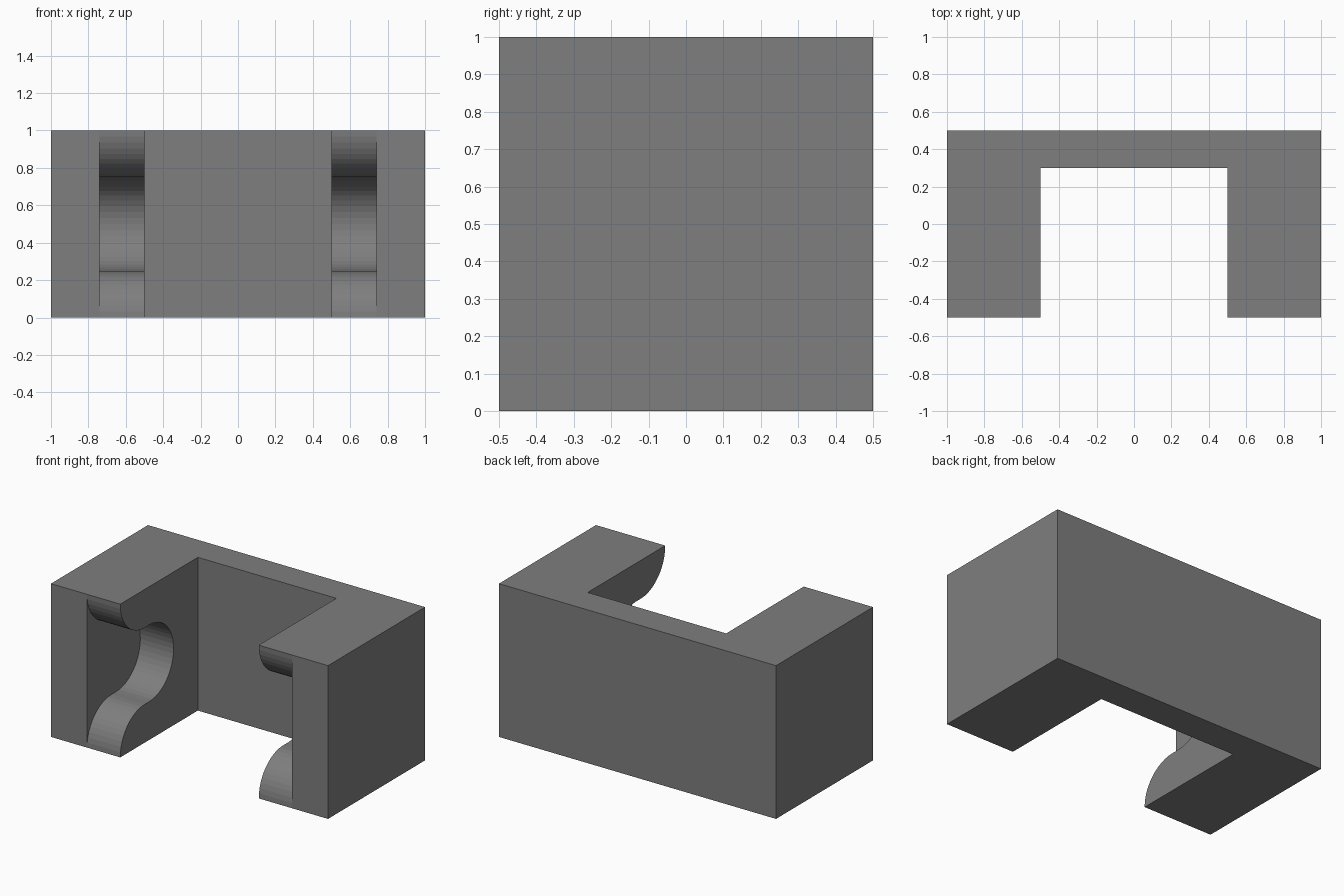
import bpy, bmesh, math

if "Cube" in bpy.data.objects:
    bpy.data.objects.remove(bpy.data.objects["Cube"])

grey = bpy.data.materials.new("plain grey")
grey.diffuse_color = (0.21, 0.21, 0.21, 1)
grey.use_nodes = True
grey.node_tree.nodes["Principled BSDF"].inputs["Base Color"].default_value = grey.diffuse_color


def prism(name, points, offset):
    """Extrude a closed outline of 3D points along an offset."""
    bm = bmesh.new()
    face = bm.faces.new([bm.verts.new(p) for p in points])
    ext = bmesh.ops.extrude_face_region(bm, geom=[face], use_keep_orig=True)
    verts = [v for v in ext["geom"] if isinstance(v, bmesh.types.BMVert)]
    bmesh.ops.translate(bm, verts=verts, vec=offset)
    bmesh.ops.recalc_face_normals(bm, faces=bm.faces)
    mesh = bpy.data.meshes.new(name)
    bm.to_mesh(mesh)
    bm.free()
    mesh.materials.append(grey)
    obj = bpy.data.objects.new(name, mesh)
    bpy.context.collection.objects.link(obj)
    return obj


# U-shaped bracket body, open to the front
plan = [(-1, -0.5), (-0.5, -0.5), (-0.5, 0.3), (0.5, 0.3),
        (0.5, -0.5), (1, -0.5), (1, 0.5), (-1, 0.5)]
body = prism("u_bracket", [(x, y, 0) for x, y in plan], (0, 0, 1))

# Keyhole pocket: rounded lips leading into a round socket
R, N = 0.25, 12


def arc(cy, cz, start, end, n):
    return [(cy + R * math.cos(math.radians(start + (end - start) * i / n)),
             cz + R * math.sin(math.radians(start + (end - start) * i / n)))
            for i in range(n + 1)]


profile = ([(-0.6, 0)] + arc(-0.25, 0, 180, 90, N)
           + arc(-0.2, 0.5, -90, 90, 2 * N)
           + arc(-0.25, 1, 270, 180, N) + [(-0.6, 1)])

# One cutter per arm, sunk 0.24 into its inner face
for side, label in ((-1, "left"), (1, "right")):
    cutter = prism(label + "_pocket_cutter",
                   [(side * 0.4, y, z) for y, z in profile], (side * 0.34, 0, 0))
    cutter.hide_render = True
    cutter.hide_set(True)
    mod = body.modifiers.new(label + "_pocket", "BOOLEAN")
    mod.operation = "DIFFERENCE"
    mod.solver = "EXACT"
    mod.object = cutter
